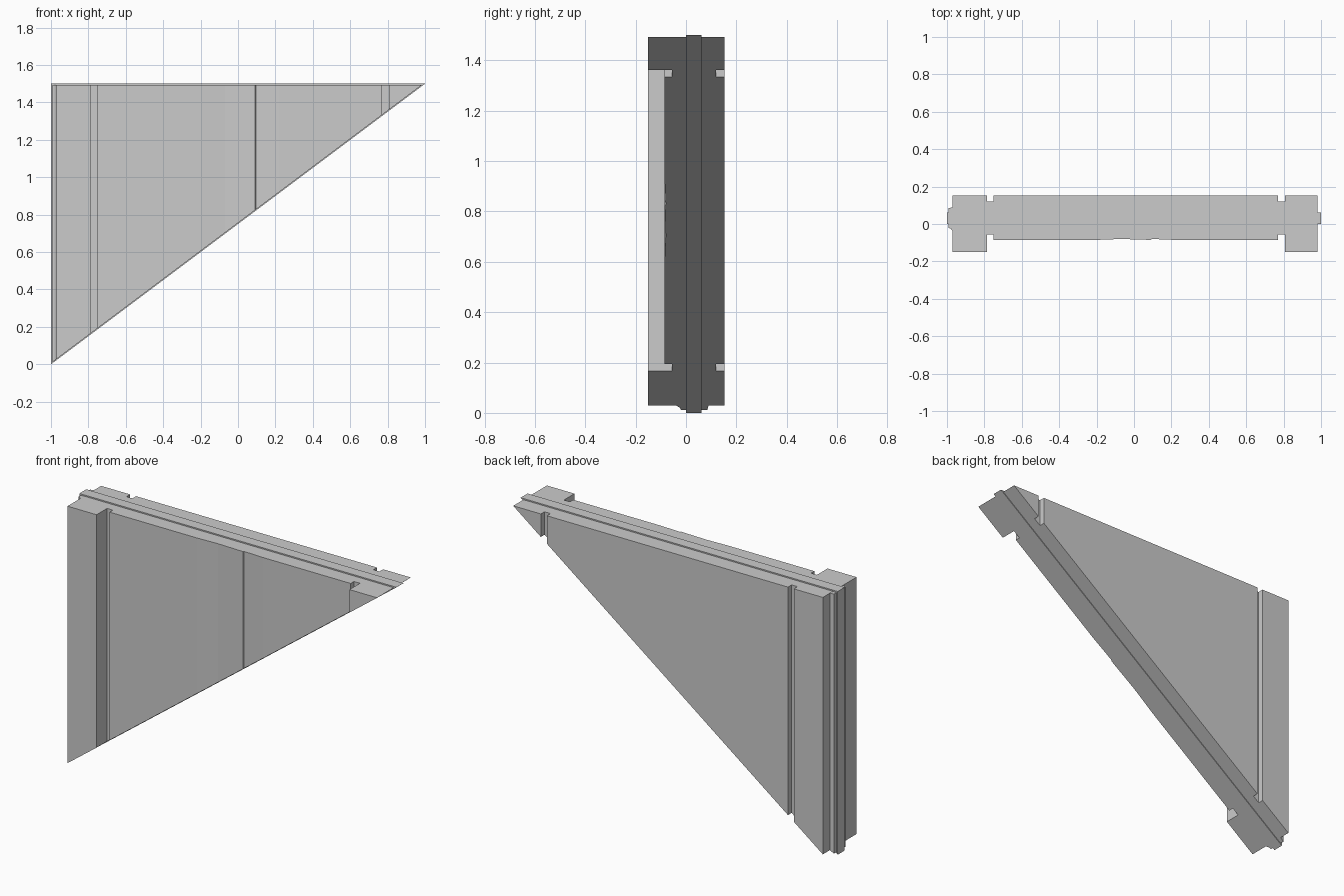
import bpy, bmesh

if "Cube" in bpy.data.objects:
    bpy.data.objects.remove(bpy.data.objects["Cube"])

SLOPE = 0.75  # rise of the underside per unit of x


def wedge(name, section, lift, top):
    """Raise an xy section from the sloping underside up to a level top."""
    bm = bmesh.new()
    low = [bm.verts.new((x, y, SLOPE * (x + 1) + lift)) for x, y in section]
    high = [bm.verts.new((x, y, top)) for x, y in section]
    n = len(section)
    bm.faces.new(low)
    bm.faces.new(high)
    for i in range(n):
        j = (i + 1) % n
        bm.faces.new((low[i], low[j], high[j], high[i]))
    bmesh.ops.recalc_face_normals(bm, faces=bm.faces)
    bmesh.ops.triangulate(bm, faces=[f for f in bm.faces if len(f.verts) > 4])
    mesh = bpy.data.meshes.new(name)
    bm.to_mesh(mesh)
    bm.free()
    obj = bpy.data.objects.new(name, mesh)
    bpy.context.collection.objects.link(obj)
    return obj


# Wall body: thick end posts, grooves and a recessed, slightly uneven front panel
front = [(-0.97, -0.15), (-0.787, -0.15), (-0.787, -0.055), (-0.75, -0.055),
         (-0.75, -0.085), (-0.2, -0.085), (-0.07, -0.08), (0.09, -0.085),
         (0.095, -0.08), (0.22, -0.085), (0.77, -0.085), (0.77, -0.055),
         (0.808, -0.055), (0.808, -0.15), (0.982, -0.15)]
back = [(0.982, 0.153), (0.808, 0.153), (0.808, 0.12), (0.77, 0.12),
        (0.77, 0.153), (-0.75, 0.153), (-0.75, 0.12), (-0.787, 0.12),
        (-0.787, 0.153), (-0.97, 0.153)]
wedge("wall_body", front + back, 0.006, 1.493)

# Joint bead down the tall end
wedge("end_bead", [(-0.965, -0.045), (-0.98, -0.025), (-0.992, -0.02),
                   (-0.992, 0.085), (-0.965, 0.09)], 0.006, 1.492)

# Centre spine showing on the top, underside and tall end
wedge("centre_spine", [(-1, 0), (0.999, 0), (0.999, 0.062), (-1, 0.062)], 0, 1.5)
